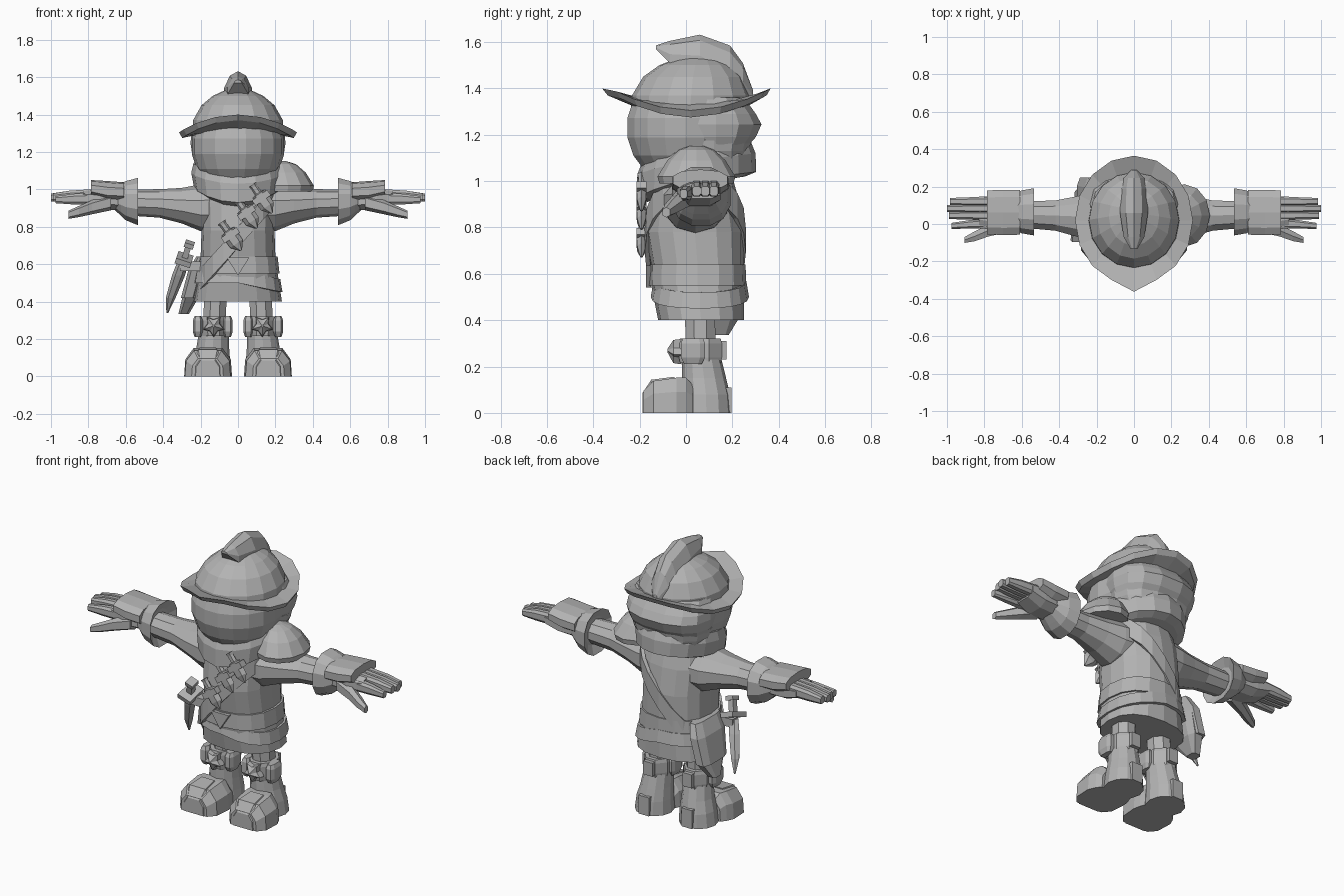
import bpy, bmesh, math
from mathutils import Matrix, Vector

grey = bpy.data.materials.new("plain_grey")
grey.diffuse_color = (0.45, 0.45, 0.45, 1)


def loft(name, rings, cap=True, loop=False, mat=None):
    """Skin a list of equal rings; mat optionally moves the result."""
    bm = bmesh.new()
    vr = [[bm.verts.new(p) for p in r] for r in rings]
    n = len(vr[0])
    pairs = list(zip(vr, vr[1:])) + ([(vr[-1], vr[0])] if loop else [])
    for a, b in pairs:
        for i in range(n):
            j = (i + 1) % n
            bm.faces.new((a[i], a[j], b[j], b[i]))
    if cap and not loop:
        bm.faces.new(vr[0])
        bm.faces.new(vr[-1])
    bmesh.ops.recalc_face_normals(bm, faces=bm.faces)
    if mat:
        bm.transform(mat)
    me = bpy.data.meshes.new(name)
    bm.to_mesh(me)
    bm.free()
    me.materials.append(grey)
    ob = bpy.data.objects.new(name, me)
    bpy.context.collection.objects.link(ob)
    return ob


def unit(n, p=1.0, phase=0.0):
    """Unit superellipse; p below 1 is boxier."""
    out = []
    for i in range(n):
        a = 2 * math.pi * (i + phase) / n
        c, s = math.cos(a), math.sin(a)
        out.append((math.copysign(abs(c) ** p, c), math.copysign(abs(s) ** p, s)))
    return out


def zloft(name, secs, n=12, p=1.0, phase=0.0, mat=None):
    """Sections: z, cx, cy, rx, ry."""
    u = unit(n, p, phase)
    return loft(name, [[(cx + rx * c, cy + ry * s, z) for c, s in u]
                       for z, cx, cy, rx, ry in secs], mat=mat)


def xloft(name, side, secs, n=10, p=1.0, phase=0.5):
    """Sections: x, cy, cz, ry, rz; side is -1 or 1."""
    u = unit(n, p, phase)
    return loft(name, [[(side * x, cy + ry * c, cz + rz * s) for c, s in u]
                       for x, cy, cz, ry, rz in secs])


def box(name, c, size, rot=None):
    x, y, z = (d / 2 for d in size)
    m = Matrix.Translation(c) @ (rot or Matrix())
    return loft(name, [[(-x, -y, h), (x, -y, h), (x, y, h), (-x, y, h)] for h in (-z, z)], mat=m)


# Tunic, skirt and belt
zloft("tunic", [(.40, 0, .065, .235, .185), (.55, 0, .05, .212, .20), (.64, 0, .05, .2, .2),
                (.78, 0, .038, .195, .212), (.93, 0, .035, .2, .19), (1.0, 0, .03, .185, .175),
                (1.08, 0, .03, .14, .15)], 16, .85)
zloft("belt", [(.55, 0, .05, .222, .21), (.64, 0, .05, .212, .207)], 16, .85)
loft("buckle", [[(-.06, y, .635), (.06, y, .635), (0, y, .54)] for y in (-.172, -.15)])


def band(name, rx, ry, cy, low, high, thick, flare=0.0):
    """Closed strap; low and high give z from the point on the outline."""
    rings = []
    for f, r in ((low, 0), (high, 0), (high, -thick), (low, -thick)):
        rings.append([((rx + r + (flare if f is low else 0)) * c,
                       cy + (ry + r + (flare if f is low else 0)) * s,
                       f(rx * c, ry * s)) for c, s in unit(20, .85)])
    return loft(name, rings, loop=True)


# Sagging hip sash and chest strap
band("hip_sash", .226, .2, .06, lambda x, y: .50 - .22 * max(x, 0),
     lambda x, y: .57 - .22 * max(x, 0), .02, .012)
band("shoulder_strap", .212, .218, .04, lambda x, y: .69 + 1.1 * x,
     lambda x, y: .80 + 1.1 * x, .02)

# Three throwing knives on the strap
for kx, kz in ((-.04, .755), (.045, .875), (.125, .955)):
    m = Matrix.Translation((kx, -.192, kz)) @ Matrix.Rotation(math.radians(-35), 4, 'Y')
    zloft("knife_sheath", [(-.1, 0, 0, .006, .006), (-.055, 0, 0, .04, .022),
                           (.025, 0, 0, .042, .026), (.03, 0, 0, .02, .015),
                           (.07, 0, 0, .02, .016), (.085, 0, 0, .026, .02)], 6, 1, 0, m)
    box("knife_loop", m.translation, (.1, .045, .035), m.to_3x3().to_4x4())

# Hip pouch
zloft("hip_pouch", [(.335, -.29, .15, .03, .035), (.42, -.255, .14, .045, .1),
                    (.55, -.225, .12, .04, .125), (.63, -.2, .1, .03, .11)], 8, .6, .5)
zloft("pouch_flap", [(.42, -.265, .14, .042, .115), (.57, -.225, .12, .042, .135),
                     (.64, -.195, .1, .03, .12)], 8, .6, .5)
# Dagger, leaning out and back toward its tip
zloft("dagger_blade", [(.34, -.378, .08, .005, .005), (.42, -.36, .05, .026, .024),
                       (.54, -.318, .0, .035, .028), (.61, -.295, -.03, .03, .02)], 6)
tilt = Matrix.Rotation(math.radians(18), 4, 'Y') @ Matrix.Rotation(math.radians(20), 4, 'X')
box("dagger_guard", (-.288, -.035, .625), (.085, .12, .03), tilt)
box("dagger_grip", (-.273, -.052, .67), (.032, .035, .08), tilt)
box("dagger_pommel", (-.26, -.065, .705), (.05, .055, .025), tilt)
box("dagger_strap", (-.25, -.02, .59), (.12, .05, .05))

# Scarf: tilted up to the back with a dip at the front
rings = []
for z, cy, rx, ry, dip in ((.99, .045, .2, .21, .05), (1.01, .045, .235, .258, .05),
                           (1.09, .045, .25, .255, .03), (1.14, .045, .238, .235, .03)):
    rings.append([(rx * c, cy + ry * s, z + .03 * s - dip * max(-s, 0) ** 2)
                  for c, s in unit(16)])
loft("scarf", rings)

# Head and hair
zloft("head", [(1.23 - .255 * math.cos(t), 0, -.005, .25 * math.sin(t), .255 * math.sin(t))
               for t in (math.pi * (i + .3) / 9.6 for i in range(10))], 18)
zloft("hair_lower", [(1.07, 0, .12, .2, .15), (1.13, 0, .12, .23, .155),
                     (1.175, 0, .12, .238, .165)], 14, .85)
zloft("hair_upper", [(1.14, 0, .13, .225, .13), (1.19, 0, .13, .245, .175), (1.245, 0, .13, .254, .2),
                     (1.29, 0, .13, .25, .175), (1.36, 0, .09, .225, .165)], 14, .85)

# Helmet dome, brim and crest
zloft("helmet_dome", [(1.29, 0, .015, .245, .255), (1.37, 0, .022, .24, .255),
                      (1.45, 0, .03, .195, .215), (1.5, 0, .04, .135, .155),
                      (1.53, 0, .05, .07, .09)], 16)
brim = []
for rx, ry, z, lift, tip in ((.225, .24, 1.335, .02, 0), (.315, .345, 1.305, .095, .037),
                             (.298, .328, 1.275, .095, .03), (.225, .24, 1.29, .03, 0)):
    brim.append([(rx * c, .02 + ry * s - (tip if s < -.99 else 0), z + lift * abs(s) ** 1.9)
                 for c, s in unit(16)])
loft("helmet_brim", brim, loop=True)
crest = []
for y, top, w, base in ((-.13, 1.585, .02, 1.57), (-.07, 1.605, .055, 1.51), (.06, 1.632, .075, 1.48),
                        (.19, 1.585, .07, 1.4), (.245, 1.51, .055, 1.38), (.29, 1.39, .015, 1.35)):
    h = top - base
    crest.append([(-w, y, base), (-w, y, base + .4 * h), (-w * .58, y, base + .84 * h), (0, y, top),
                  (w * .58, y, base + .84 * h), (w, y, base + .4 * h), (w, y, base)])
loft("helmet_crest", crest)

# Shoulder guard on one side only
zloft("shoulder_guard", [(.99, .265, .045, .135, .16), (1.02, .268, .045, .138, .168),
                         (1.09, .25, .045, .112, .125), (1.135, .235, .045, .075, .075),
                         (1.152, .225, .045, .03, .03)], 12)

for s in (-1, 1):
    # Sleeve, flared cuff and back-of-hand plate
    xloft("sleeve", s, [(.1, .04, .905, .15, .135), (.2, .04, .902, .14, .125),
                        (.3, .04, .913, .115, .095), (.42, .045, .925, .085, .076),
                        (.58, .05, .93, .075, .07)])
    xloft("glove_cuff", s, [(.56, .06, .935, .085, .08), (.535, .065, .935, .13, .13),
                            (.6, .065, .94, .118, .108), (.625, .065, .945, .105, .09),
                            (.66, .065, .95, .085, .06)], 12, .85)
    xloft("hand_plate", s, [(.61, .062, .985, .124, .053), (.7, .062, .99, .126, .055),
                            (.785, .062, 1.005, .122, .045)], 10, .8)
    xloft("palm", s, [(.62, .06, .945, .09, .06), (.74, .055, .945, .1, .055),
                      (.83, .065, .958, .088, .036)], 8, .8)
    # Joined fingers, index finger and thumb
    for y, tip in ((.12, .985), (.083, 1.0), (.046, .99)):
        xloft("finger", s, [(.78, y, .967, .026, .036), (.9, y, .963, .024, .032),
                            (tip, y, .957, .02, .022)], 8, .7)
    xloft("index_finger", s, [(.76, .005, .95, .032, .036), (.88, -.002, .948, .024, .03),
                              (.975, -.01, .945, .017, .02)], 8, .7)
    xloft("thumb", s, [(.68, .0, .93, .05, .042), (.78, -.035, .905, .036, .038),
                       (.85, -.065, .882, .03, .03), (.905, -.085, .865, .018, .022)], 6, .8)

    # Leg, wide-heeled boot, knee guard
    x = s * .13
    zloft("leg", [(.2, x, .065, .065, .07), (.44, s * .12, .06, .065, .07)], 8, 1, .5)
    zloft("boot_shaft", [(.0, s * .145, .088, .108, .108), (.08, s * .142, .086, .1, .104),
                         (.15, s * .135, .078, .088, .095), (.23, x, .068, .08, .085)], 12)
    zloft("knee_band", [(.215, x, .062, .08, .095), (.24, x, .062, .084, .1),
                        (.3, x, .062, .084, .1), (.32, x, .062, .078, .095)], 8, 1, .5)
    for d in (-1, 1):
        px = x + s * .005 + d * .08
        zloft("knee_side_pad", [(.212, px, .03, .018, .04), (.24, px, .03, .028, .055),
                                (.3, px, .03, .028, .055), (.322, px, .03, .018, .045)], 8, .6, .5)
    box("knee_back_clasp", (x, .16, .27), (.06, .03, .08))
    star = [[(x + .055 * r * (1 if i % 2 else .6) * math.sin(i * math.pi / 5), y,
              .27 + .055 * r * (1 if i % 2 else .6) * math.cos(i * math.pi / 5))
             for i in range(10)] for y, r in ((-.02, 1.1), (-.055, 1), (-.08, .15))]
    loft("knee_star", star)
    # Foot with raised toe cap
    foot, cap = [], []
    prof = ((-1, 0), (1, 0), (.95, .6), (.6, 1), (-.6, 1), (-.95, .6))
    for y, cx, w, h in ((-.183, .163, .085, .095), (-.14, .162, .122, .138), (-.04, .16, .128, .152),
                        (.0, .155, .115, .152), (.03, .15, .098, .12)):
        foot.append([(s * cx + w * u, y, h * v) for u, v in prof])
    loft("boot_foot", foot)
    for y, w, h in ((-.188, .065, .085), (-.15, .085, .143), (-.05, .07, .156)):
        cap.append([(s * .162 + w * u, y, h * v) for u, v in prof])
    loft("toe_cap", cap)
    box("heel_strap", (s * .142, .172, .055), (.07, .05, .11))
